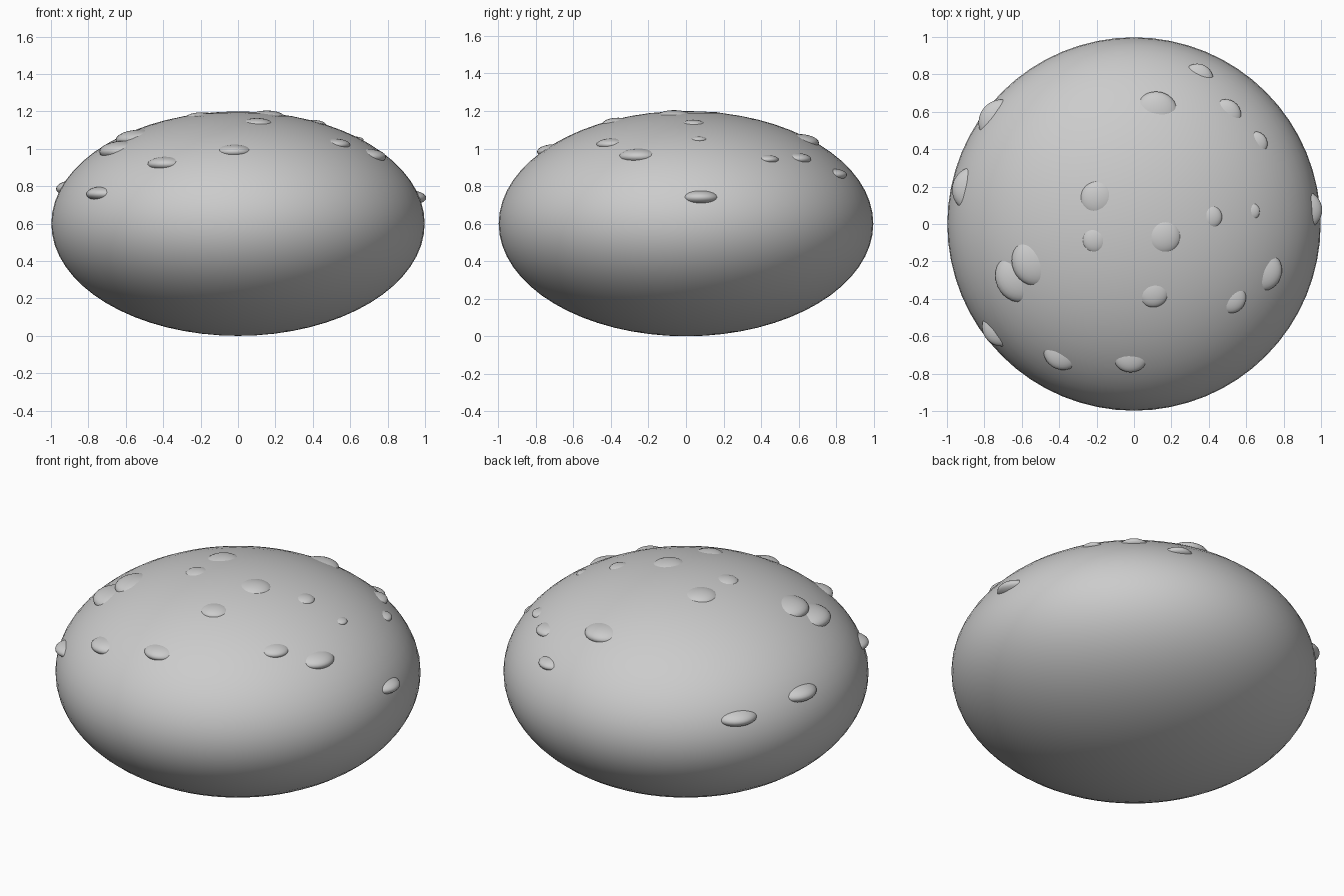
import bpy
from math import sqrt
from mathutils import Vector

cube = bpy.data.objects.get("Cube")
if cube:
    bpy.data.objects.remove(cube, do_unlink=True)

stone = bpy.data.materials.new("stone_grey")
stone.use_nodes = True
GREY = (0.6, 0.6, 0.6, 1)
stone.diffuse_color = GREY
stone.node_tree.nodes["Principled BSDF"].inputs["Base Color"].default_value = GREY

HEIGHT = 0.6   # half height of the body
FLAT = 0.4     # height to width of a bump
SINK = 0.65    # how deep a bump sits in the body


def ellipsoid(name, centre, radius, half_height, segments):
    bpy.ops.mesh.primitive_uv_sphere_add(segments=segments, ring_count=segments // 2,
                                         radius=1, location=centre)
    obj = bpy.context.object
    obj.name = name
    obj.scale = (radius, radius, half_height)
    bpy.ops.object.transform_apply(location=False, rotation=False, scale=True)
    bpy.ops.object.shade_smooth()
    obj.data.materials.append(stone)
    return obj


# Flattened round body
ellipsoid("body", (0, 0, HEIGHT), 0.998, HEIGHT, 64)

# Low bumps over the upper half: x, y, half width where each meets the body
bumps = [
    (0.36, 0.82, 0.065), (0.13, 0.65, 0.09), (0.52, 0.62, 0.065), (0.68, 0.45, 0.05),
    (-0.77, 0.59, 0.095), (-0.925, 0.2, 0.095), (-0.21, 0.15, 0.075), (-0.22, -0.09, 0.055),
    (0.17, -0.07, 0.075), (0.43, 0.04, 0.05), (0.65, 0.07, 0.035), (0.968, 0.08, 0.08),
    (0.11, -0.39, 0.065), (0.55, -0.42, 0.065), (0.74, -0.27, 0.085), (-0.58, -0.22, 0.105),
    (-0.67, -0.31, 0.11), (-0.76, -0.59, 0.08), (-0.41, -0.73, 0.08), (-0.02, -0.75, 0.075),
]
for i, (x, y, half_width) in enumerate(bumps):
    rise = sqrt(1 - x * x - y * y)
    point = Vector((x, y, HEIGHT + HEIGHT * rise))
    normal = Vector((x, y, rise / HEIGHT)).normalized()
    r = half_width / sqrt(1 - SINK ** 2)
    # Sink the bump so that its visible rim is centred on the point
    reach = Vector((normal.x * r * r, normal.y * r * r, normal.z * (FLAT * r) ** 2))
    offset = reach * (SINK / sqrt(reach.dot(normal)))
    ellipsoid(f"bump_{i + 1}", point - offset, r, FLAT * r, 32)
